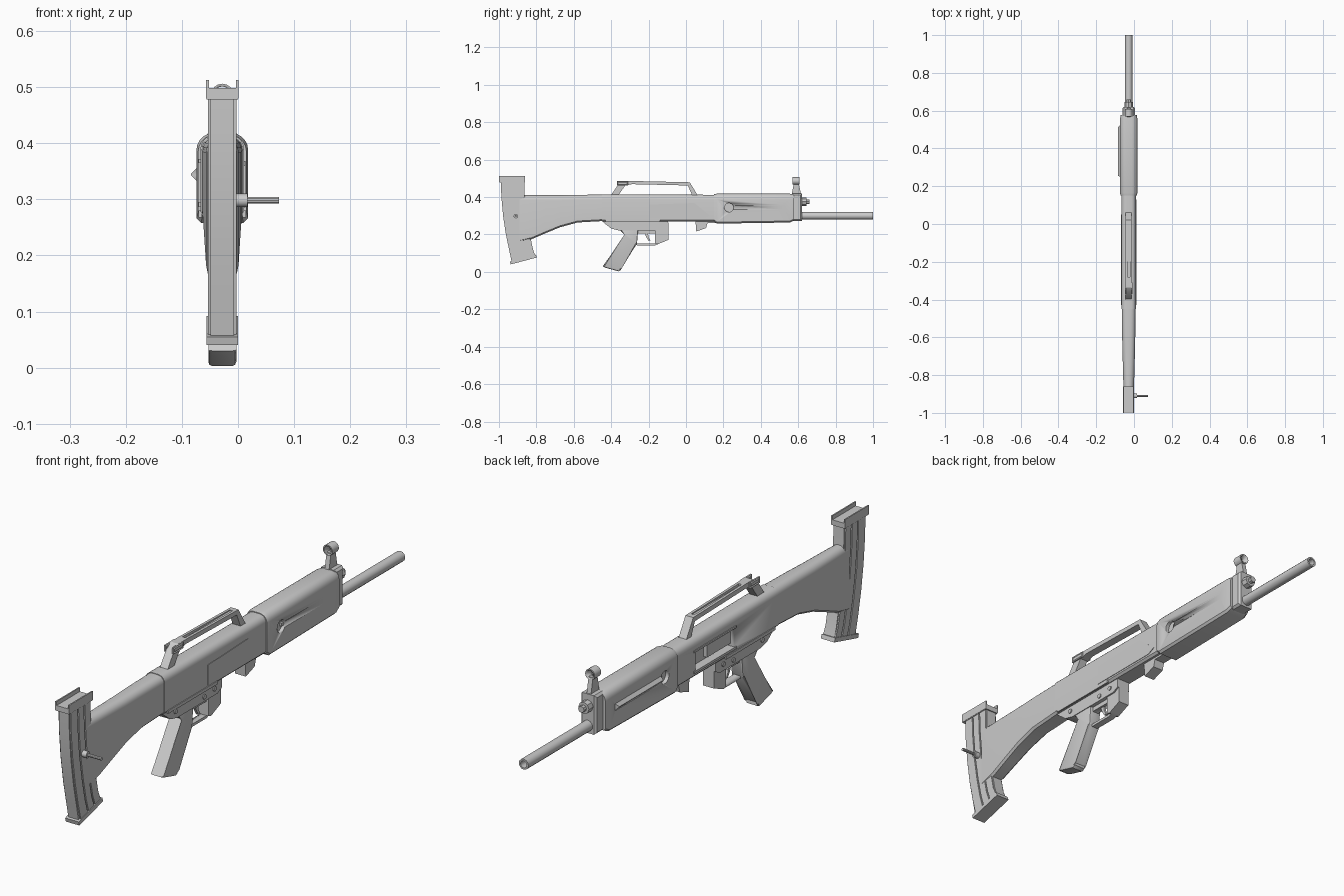
import bpy, bmesh, math
from mathutils import Matrix, Vector

if "Cube" in bpy.data.objects:
    bpy.data.objects.remove(bpy.data.objects["Cube"])

CX = -0.028  # centre line of the rifle
grey = bpy.data.materials.new("light_grey")
grey.diffuse_color = (0.6, 0.6, 0.6, 1)
grey.use_nodes = True
grey.node_tree.nodes["Principled BSDF"].inputs["Base Color"].default_value = grey.diffuse_color


def finish(name, bm, smooth=True):
    bmesh.ops.recalc_face_normals(bm, faces=bm.faces)
    me = bpy.data.meshes.new(name)
    bm.to_mesh(me)
    bm.free()
    me.materials.append(grey)
    ob = bpy.data.objects.new(name, me)
    bpy.context.collection.objects.link(ob)
    if smooth:
        bpy.ops.object.select_all(action='DESELECT')
        ob.select_set(True)
        bpy.context.view_layer.objects.active = ob
        bpy.ops.object.shade_smooth_by_angle(angle=math.radians(32))
    return ob


def prism(name, pts, hw, x=CX, bevel=0.0, seg=1):
    """Side profile of (y, z) points extruded across x."""
    bm = bmesh.new()
    rings = [[bm.verts.new((x + s * hw, y, z)) for y, z in pts] for s in (-1, 1)]
    bm.faces.new(rings[0])
    bm.faces.new(rings[1])
    n = len(pts)
    for i in range(n):
        j = (i + 1) % n
        bm.faces.new((rings[0][i], rings[0][j], rings[1][j], rings[1][i]))
    if bevel:
        es = [e for e in bm.edges if abs(e.verts[0].co.x - e.verts[1].co.x) < 1e-6]
        bmesh.ops.bevel(bm, geom=es, offset=bevel, segments=seg, affect='EDGES', profile=0.5)
    return finish(name, bm)


def box(name, y0, y1, z0, z1, hw, x=CX, bevel=0.0):
    return prism(name, [(y0, z0), (y1, z0), (y1, z1), (y0, z1)], hw, x, bevel)


def loft(name, stations, top_r=0.026, low_r=0.008):
    """Body with rounded top, from stations (y, z_low, z_high, half_width)."""
    bm = bmesh.new()
    rings = []
    for y, lo, hi, hw in stations:
        half = [(hw - low_r, lo), (hw, lo + low_r)]
        for k in range(6):
            a = math.pi / 2 * k / 5
            half.append((hw - top_r + top_r * math.cos(a), hi - top_r + top_r * math.sin(a)))
        sec = half + [(-x, z) for x, z in reversed(half)]
        rings.append([bm.verts.new((CX + x, y, z)) for x, z in sec])
    for a, b in zip(rings, rings[1:]):
        for i in range(len(a)):
            j = (i + 1) % len(a)
            bm.faces.new((a[i], a[j], b[j], b[i]))
    bm.faces.new(rings[0])
    bm.faces.new(rings[-1])
    return finish(name, bm)


def cyl(name, p0, p1, r, n=16, inner=0.0, depth=0.03):
    """Cylinder between two points, with an optional bore at the far end."""
    p0, p1 = Vector(p0), Vector(p1)
    rot = (p1 - p0).to_track_quat('Z', 'Y').to_matrix().to_4x4()
    length = (p1 - p0).length
    prof = [(r, 0), (r, length)]
    if inner:
        prof += [(inner, length), (inner, length - depth)]
    bm = bmesh.new()
    rings = [[bm.verts.new((q * math.cos(2 * math.pi * i / n), q * math.sin(2 * math.pi * i / n), h))
              for i in range(n)] for q, h in prof]
    for a, b in zip(rings, rings[1:]):
        for i in range(n):
            bm.faces.new((a[i], a[(i + 1) % n], b[(i + 1) % n], b[i]))
    bm.faces.new(rings[0])
    bm.faces.new(rings[-1])
    bm.transform(Matrix.Translation(p0) @ rot)
    return finish(name, bm)


def cut(target, *cutters):
    bpy.context.view_layer.objects.active = target
    for c in cutters:
        m = target.modifiers.new("cut", 'BOOLEAN')
        m.operation, m.solver, m.object = 'DIFFERENCE', 'EXACT', c
        while target.modifiers[0] != m:
            bpy.ops.object.modifier_move_up(modifier=m.name)
        bpy.ops.object.modifier_apply(modifier=m.name)
        bpy.data.objects.remove(c)


# Receiver with ejection port on the left side
receiver = loft("receiver", [(-0.45, 0.27, 0.415, 0.039), (0.17, 0.27, 0.412, 0.039)])
cut(receiver, box("port_cutter", -0.19, 0.04, 0.295, 0.365, 0.025, CX - 0.035))
box("bolt_carrier", -0.19, -0.05, 0.305, 0.35, 0.008, CX - 0.016)
prism("right_cover", [(-0.195, 0.285), (0.1, 0.285), (0.13, 0.30), (0.045, 0.368), (-0.195, 0.36)],
      0.002, CX + 0.039)
box("port_upper_lip", -0.2, 0.05, 0.365, 0.372, 0.003, CX - 0.039)
box("port_lower_lip", -0.2, 0.05, 0.286, 0.295, 0.003, CX - 0.039)
for s in (-1, 1):
    box("lower_rail", -0.43, -0.14, 0.268, 0.28, 0.003, CX + s * 0.039)

# Stock tapering into the magazine
loft("stock", [(-0.89, 0.16, 0.41, 0.026), (-0.825, 0.175, 0.41, 0.029), (-0.75, 0.207, 0.41, 0.031),
               (-0.675, 0.238, 0.41, 0.033), (-0.58, 0.264, 0.412, 0.035), (-0.44, 0.272, 0.413, 0.037)])

# Handguard with a long slot on each side
handguard = loft("handguard", [(0.15, 0.27, 0.415, 0.043), (0.165, 0.258, 0.418, 0.046),
                               (0.555, 0.264, 0.418, 0.046), (0.578, 0.275, 0.415, 0.043)], 0.03)
for s in (-1, 1):
    xs = CX + s * 0.046
    slot = box("slot_cutter", 0.225, 0.525, 0.331, 0.357, 0.01, xs, 0.012)
    hole = cyl("hole_cutter", (xs - 0.014, 0.23, 0.344), (xs + 0.014, 0.23, 0.344), 0.024)
    cut(handguard, slot, hole)
    box("slot_bar", 0.24, 0.515, 0.338, 0.35, 0.004, CX + s * 0.036)

# Front block, gas plug, barrel
box("front_block", 0.57, 0.62, 0.272, 0.418, 0.033, bevel=0.008)
cyl("gas_plug", (CX, 0.61, 0.375), (CX, 0.645, 0.375), 0.022, 8)
cyl("gas_plug_tip", (CX, 0.64, 0.375), (CX, 0.66, 0.375), 0.012, 8)
cyl("barrel", (CX, 0.56, 0.30), (CX, 1.0, 0.30), 0.02, 12, 0.013, 0.06)

# Front sight
prism("front_sight_post", [(0.565, 0.415), (0.615, 0.415), (0.603, 0.475), (0.577, 0.475)], 0.009)
hood = cyl("front_sight_hood", (CX, 0.57, 0.486), (CX, 0.608, 0.486), 0.02)
cut(hood, cyl("hood_cutter", (CX, 0.5, 0.486), (CX, 0.7, 0.486), 0.015))
box("front_sight_pin", 0.587, 0.592, 0.468, 0.49, 0.002)

# Carry handle with sighting groove
handle = prism("carry_handle", [(-0.405, 0.405), (-0.36, 0.47), (-0.335, 0.486), (-0.29, 0.486), (0.02, 0.479),
                                (0.065, 0.405), (0.035, 0.405), (0.01, 0.462), (-0.29, 0.469),
                                (-0.325, 0.462), (-0.365, 0.405)], 0.016)
cut(handle, box("groove_cutter", -0.28, 0.0, 0.476, 0.52, 0.006))
for s in (-1, 1):
    box("rear_sight_ear", -0.37, -0.31, 0.462, 0.485, 0.003, CX + s * 0.017, 0.006)

# Lower housing, trigger, guard and pistol grip
prism("lower_housing", [(-0.45, 0.275), (-0.44, 0.263), (-0.4, 0.232), (-0.36, 0.222), (-0.12, 0.222),
                        (-0.095, 0.235), (-0.095, 0.275)], 0.028)
prism("pistol_grip", [(-0.445, 0.03), (-0.43, 0.022), (-0.36, 0.003), (-0.348, 0.01), (-0.35, 0.022),
                      (-0.262, 0.15), (-0.255, 0.235), (-0.37, 0.235), (-0.32, 0.2)], 0.025, bevel=0.007, seg=2)
guard = prism("trigger_guard", [(-0.28, 0.23), (-0.28, 0.165), (-0.262, 0.142), (-0.165, 0.142),
                                (-0.145, 0.15), (-0.145, 0.23)], 0.013)
cut(guard, box("guard_cutter", -0.264, -0.16, 0.152, 0.205, 0.06, bevel=0.018))
prism("trigger", [(-0.225, 0.215), (-0.205, 0.215), (-0.2, 0.185), (-0.19, 0.168), (-0.2, 0.166),
                  (-0.212, 0.185)], 0.005)
prism("magazine_well", [(-0.165, 0.265), (-0.165, 0.152), (-0.15, 0.148), (-0.093, 0.172), (-0.093, 0.265)],
      0.022)
for y, z in ((-0.14, 0.247), (-0.37, 0.25), (-0.2, 0.24)):
    cyl("housing_pin", (CX - 0.032, y, z), (CX + 0.032, y, z), 0.009, 10)
prism("forward_lug", [(0.05, 0.28), (0.055, 0.216), (0.107, 0.234), (0.115, 0.262), (0.19, 0.262), (0.19, 0.28)],
      0.022)

# Curved magazine at the rear: (z, back y, front y)
CURVE = [(0.487, -0.99, -0.865), (0.40, -0.987, -0.862), (0.30, -0.978, -0.853), (0.20, -0.963, -0.835),
         (0.12, -0.946, -0.818)]


def curved_strip(f0, f1, end):
    """Closed outline between two fractions of the magazine depth."""
    rows = CURVE + [(0.042, -0.93, -0.803)]
    at = lambda row, f: (row[1] + (row[2] - row[1]) * f,
                         row[0] + (0.035 * f + end if row is rows[-1] else 0))
    return [at(r, f0) for r in rows] + [at(r, f1) for r in reversed(rows)]


prism("magazine_body", curved_strip(0.0, 1.0, 0), 0.021)
for f0, f1 in ((0.04, 0.36), (0.41, 0.66), (0.71, 0.97)):
    prism("magazine_rib", curved_strip(f0, f1, 0.012), 0.0255)
prism("magazine_floor", [(-0.938, 0.04), (-0.797, 0.077), (-0.802, 0.092), (-0.942, 0.055)], 0.028)
box("magazine_lip_base", -0.998, -0.86, 0.478, 0.498, 0.028)
for s in (-1, 1):
    box("magazine_feed_lip", -1.0, -0.86, 0.48, 0.513, 0.0025, CX + s * 0.0265)

# Side catch pin
cyl("catch_boss", (CX, -0.91, 0.298), (0.017, -0.91, 0.298), 0.012, 12)
cyl("catch_pin", (CX, -0.91, 0.298), (0.073, -0.91, 0.298), 0.006, 10)
